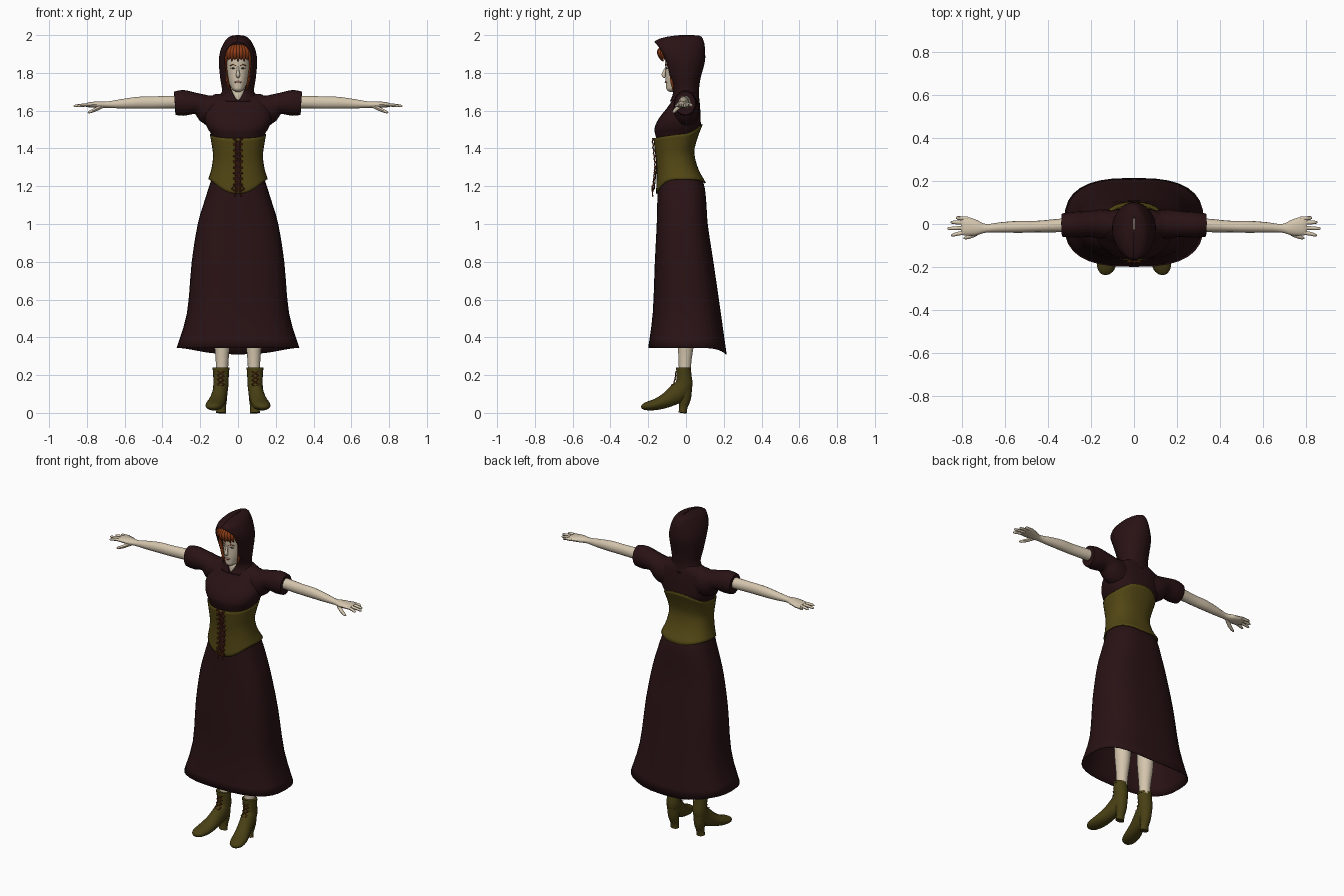
import bpy, math
from mathutils import Vector


def material(name, rgb):
    m = bpy.data.materials.new(name)
    m.diffuse_color = (*rgb, 1)
    return m


CLOTH = material("dark maroon cloth", (0.022, 0.006, 0.007))
LEATHER = material("olive leather", (0.085, 0.062, 0.007))
BOOT = material("dark olive leather", (0.065, 0.05, 0.007))
SKIN = material("pale skin", (0.66, 0.56, 0.42))
HAIR = material("red hair", (0.26, 0.045, 0.008))
LACE = material("russet cord", (0.14, 0.03, 0.008))
LIP = material("muted lips", (0.38, 0.2, 0.15))
EYE = material("dark eyes", (0.06, 0.05, 0.045))


def build(name, verts, faces, mat, mirror=False, thick=0):
    me = bpy.data.meshes.new(name)
    me.from_pydata([tuple(v) for v in verts], [], faces)
    me.materials.append(mat)
    ob = bpy.data.objects.new(name, me)
    bpy.context.collection.objects.link(ob)
    bpy.ops.object.select_all(action='DESELECT')
    ob.select_set(True)
    bpy.context.view_layer.objects.active = ob
    bpy.ops.object.mode_set(mode='EDIT')
    bpy.ops.mesh.select_all(action='SELECT')
    bpy.ops.mesh.normals_make_consistent(inside=False)
    bpy.ops.object.mode_set(mode='OBJECT')
    bpy.ops.object.shade_smooth_by_angle(angle=math.radians(45))
    if thick:
        s = ob.modifiers.new("thickness", 'SOLIDIFY')
        s.thickness, s.offset = thick, -1
    if mirror:
        ob.modifiers.new("mirror", 'MIRROR')
    return ob


def refine(rows, n):
    """Catmull-Rom interpolation between rows of numbers."""
    out = []
    for i in range(len(rows) - 1):
        p = [rows[max(0, min(len(rows) - 1, i + k))] for k in (-1, 0, 1, 2)]
        for s in range(n):
            t = s / n
            out.append([0.5 * (2*b + (c - a)*t + (2*a - 5*b + 4*c - d)*t*t + (3*b - a - 3*c + d)*t**3)
                        for a, b, c, d in zip(*p)])
    return out + [list(rows[-1])]


def skin_rings(name, rings, mat, closed=True, caps=True, **kw):
    n = len(rings[0])
    verts = [v for r in rings for v in r]
    faces = [(i*n + j, i*n + (j + 1) % n, (i + 1)*n + (j + 1) % n, (i + 1)*n + j)
             for i in range(len(rings) - 1) for j in range(n if closed else n - 1)]
    if caps:
        faces += [tuple(range(n))[::-1], tuple(range((len(rings) - 1)*n, len(rings)*n))]
    return build(name, verts, faces, mat, **kw)


def power(c, e):
    return math.copysign(abs(c) ** (2 / e), c)


def stack(name, rows, mat, e=2.0, n=3, sides=32, shift=None, **kw):
    """Horizontal rounded rings; row = z, half width, front y, back y."""
    rings = []
    rows = refine(rows, n)
    for k, (z, hw, yf, yb) in enumerate(rows):
        ring = []
        for j in range(sides):
            a = 2 * math.pi * j / sides
            c, s = math.cos(a), math.sin(a)
            dz = shift(k / (len(rows) - 1), s) if shift else 0
            ring.append((hw*power(c, e), (yf + yb)/2 + (yb - yf)/2*power(s, e), z + dz))
        rings.append(ring)
    return skin_rings(name, rings, mat, **kw)


def tube(name, rows, mat, side=(1, 0, 0), sides=14, n=3, **kw):
    """Rings across a path; row = x, y, z, radius along side, other radius."""
    rows = refine(rows, n)
    pts = [Vector(r[:3]) for r in rows]
    rings = []
    for i, r in enumerate(rows):
        t = (pts[min(i + 1, len(pts) - 1)] - pts[max(i - 1, 0)]).normalized()
        u = Vector(side)
        u = (u - t*u.dot(t)).normalized()
        v = t.cross(u)
        rings.append([pts[i] + u*r[3]*math.cos(a) + v*r[4]*math.sin(a)
                      for a in (2*math.pi*j/sides for j in range(sides))])
    return skin_rings(name, rings, mat, **kw)


def cord(name, pts, r, mat=LACE, **kw):
    return tube(name, [(*p, r, r) for p in pts], mat, side=(0.3, 1, 0.2), sides=6, n=1, **kw)


# Skirt: open below, its hem dipping at the middle of the back
stack("skirt", [(0.345, 0.325, -0.2, 0.215), (0.53, 0.27, -0.176, 0.185), (0.8, 0.245, -0.165, 0.145),
                (1.0, 0.213, -0.155, 0.115), (1.12, 0.178, -0.152, 0.107), (1.22, 0.146, -0.147, 0.092),
                (1.3, 0.12, -0.138, 0.04)], CLOTH, e=2.7, caps=False, thick=0.004,
      shift=lambda t, s: -0.035*max(0, s)**4*max(0, 1 - 5*t))

# Corset: pointed lower edge, higher upper edge at the back
stack("corset", [(1.235, 0.152, -0.153, 0.1), (1.29, 0.135, -0.15, 0.06), (1.36, 0.126, -0.15, 0.038),
                 (1.42, 0.133, -0.158, 0.055), (1.475, 0.143, -0.166, 0.083)], LEATHER, e=2.4,
      caps=False, thick=0.006,
      shift=lambda t, s: (t*(0.055*max(0, s)**2 - 0.02*max(0, -s))
                          - (1 - t)*(0.075*max(0, -s)**3 + 0.02*max(0, s)**4)))

# Bodice and short sleeves
stack("bodice", [(1.4, 0.12, -0.14, 0.035), (1.47, 0.139, -0.162, 0.065), (1.51, 0.163, -0.166, 0.078),
                 (1.56, 0.178, -0.143, 0.077), (1.615, 0.17, -0.1, 0.075), (1.66, 0.15, -0.068, 0.07),
                 (1.695, 0.08, -0.035, 0.06)], CLOTH, e=2.4)
tube("sleeve", [(0.08, 0.0, 1.6, 0.06, 0.09), (0.15, 0.0, 1.605, 0.068, 0.083), (0.21, 0, 1.635, 0.06, 0.056),
                (0.285, -0.004, 1.641, 0.06, 0.068), (0.335, -0.005, 1.639, 0.054, 0.062)],
     CLOTH, side=(0, 1, 0), sides=20, mirror=True)

# Hood: horseshoe rings around the face, closing above the brow
hood = []
for z, hw, yf, yb, gap in refine([(1.65, 0.115, -0.085, 0.072, 0.004), (1.7, 0.086, -0.068, 0.068, 0.032),
                                  (1.77, 0.094, -0.082, 0.077, 0.058), (1.86, 0.102, -0.105, 0.1, 0.073),
                                  (1.915, 0.094, -0.13, 0.101, 0.066), (1.95, 0.08, -0.155, 0.098, 0.036),
                                  (1.967, 0.07, -0.166, 0.094, 0.0), (1.987, 0.053, -0.12, 0.085, 0.0),
                                  (1.997, 0.03, -0.06, 0.07, 0.0), (2.0, 0.003, -0.03, 0.03, 0.0)], 3):
    a0 = math.asin(min(1, max(0, gap) / hw))
    ring = []
    for j in range(33):
        a = a0 + (2*math.pi - 2*a0) * j / 32
        ry = (yb - yf) / (1 + math.cos(a0))
        ring.append((hw*math.sin(a), yb - ry - ry*math.cos(a), min(z, 2.0)))
    hood.append(ring)
skin_rings("hood", hood, CLOTH, closed=False, caps=False, thick=0.005)

# Head, neck and facial features
stack("head", [(1.7, 0.012, -0.088, -0.04), (1.712, 0.03, -0.103, -0.01), (1.735, 0.043, -0.106, 0.03),
               (1.77, 0.055, -0.108, 0.06), (1.82, 0.064, -0.108, 0.08), (1.87, 0.066, -0.112, 0.082),
               (1.91, 0.058, -0.1, 0.075), (1.94, 0.03, -0.06, 0.04)], SKIN, e=2.15)
tube("neck", [(0, -0.05, 1.645, 0.008, 0.022), (0, -0.037, 1.68, 0.036, 0.036), (0, -0.015, 1.72, 0.037, 0.038),
              (0, -0.01, 1.76, 0.037, 0.038)], SKIN)
tube("nose", [(0, -0.105, 1.832, 0.005, 0.004), (0, -0.113, 1.81, 0.007, 0.008),
              (0, -0.119, 1.788, 0.011, 0.011), (0, -0.11, 1.777, 0.008, 0.006)], SKIN, sides=10)
tube("mouth", [(-0.02, -0.101, 1.751, 0.002, 0.002), (0, -0.109, 1.751, 0.004, 0.006),
               (0.02, -0.101, 1.751, 0.002, 0.002)], LIP, side=(0, 1, 0), sides=8)
tube("eye", [(0.014, -0.104, 1.823, 0.002, 0.001), (0.026, -0.1025, 1.825, 0.003, 0.004),
             (0.038, -0.096, 1.824, 0.002, 0.001)], EYE, side=(0, 1, 0), sides=8, mirror=True)
cord("eyebrow", [(0.012, -0.11, 1.838), (0.027, -0.106, 1.845), (0.043, -0.097, 1.838)], 0.0022,
     mat=HAIR, mirror=True)

# Hair: fringe locks and strands beside the face
for k in range(9):
    x = -0.06 + 0.015*k
    edge = 1 - (x / 0.075)**2
    tube("fringe_lock", [(x*0.7, -0.09 - 0.03*edge, 1.945, 0.01, 0.008),
                         (x, -0.095 - 0.048*edge, 1.915, 0.012, 0.01),
                         (x*1.05, -0.088 - 0.05*edge, 1.885, 0.01, 0.007),
                         (x*1.1, -0.085 - 0.04*edge, 1.862 + 0.008*(k % 2), 0.002, 0.002)], HAIR, sides=8)
tube("side_strand", [(0.058, -0.09, 1.9, 0.011, 0.012), (0.066, -0.085, 1.85, 0.007, 0.012),
                     (0.061, -0.077, 1.8, 0.006, 0.011), (0.055, -0.072, 1.75, 0.007, 0.01),
                     (0.044, -0.068, 1.71, 0.002, 0.003)], HAIR, sides=8, mirror=True)

# Arms and hands
tube("arm", [(0.2, 0, 1.645, 0.033, 0.034), (0.33, -0.006, 1.646, 0.032, 0.034),
             (0.45, -0.012, 1.643, 0.027, 0.033), (0.53, -0.013, 1.642, 0.028, 0.032),
             (0.62, -0.016, 1.636, 0.024, 0.025), (0.69, -0.02, 1.632, 0.02, 0.017),
             (0.735, -0.018, 1.632, 0.036, 0.018), (0.785, -0.01, 1.631, 0.044, 0.014),
             (0.805, -0.009, 1.629, 0.038, 0.009)], SKIN, side=(0, 1, 0), mirror=True)
for name, y, tip, ytip in (("little_finger", 0.025, 0.83, 0.03), ("ring_finger", 0.005, 0.855, 0.008),
                           ("middle_finger", -0.017, 0.87, -0.021), ("index_finger", -0.038, 0.852, -0.052)):
    tube(name, [(0.775, y, 1.631, 0.01, 0.009), (0.82, (y + ytip)/2, 1.629, 0.009, 0.0085),
                (tip - 0.008, ytip, 1.625, 0.007, 0.007), (tip, ytip, 1.624, 0.003, 0.003)],
         SKIN, side=(0, 1, 0), sides=8, n=2, mirror=True)
tube("thumb", [(0.715, -0.03, 1.627, 0.012, 0.011), (0.75, -0.052, 1.608, 0.011, 0.01),
               (0.783, -0.064, 1.594, 0.008, 0.008), (0.795, -0.066, 1.59, 0.003, 0.003)],
     SKIN, side=(0, 1, 0), sides=8, n=2, mirror=True)

# Legs
tube("leg", [(0.086, -0.008, 0.16, 0.031, 0.031), (0.084, -0.005, 0.28, 0.034, 0.035),
             (0.084, 0.0, 0.42, 0.046, 0.05), (0.084, -0.01, 0.58, 0.046, 0.05),
             (0.085, -0.02, 0.8, 0.065, 0.07), (0.085, -0.025, 1.05, 0.08, 0.085)], SKIN, mirror=True)

# Heeled boots with a cuff and laces
tube("boot", [(0.09, -0.013, 0.238, 0.043, 0.038), (0.09, -0.01, 0.19, 0.041, 0.041),
              (0.091, -0.012, 0.145, 0.04, 0.047), (0.096, -0.045, 0.105, 0.04, 0.053),
              (0.107, -0.1, 0.069, 0.043, 0.041), (0.121, -0.155, 0.046, 0.047, 0.031),
              (0.132, -0.205, 0.036, 0.041, 0.023), (0.137, -0.23, 0.032, 0.023, 0.013),
              (0.138, -0.237, 0.031, 0.004, 0.004)], BOOT, sides=18, mirror=True)
tube("boot_heel", [(0.09, -0.018, 0.0, 0.027, 0.022), (0.089, -0.014, 0.03, 0.025, 0.022),
                   (0.09, -0.007, 0.075, 0.032, 0.033), (0.091, -0.005, 0.13, 0.036, 0.037)],
     BOOT, sides=16, mirror=True)
tube("boot_cuff", [(0.09, -0.013, 0.228, 0.045, 0.04), (0.09, -0.013, 0.24, 0.045, 0.04)], BOOT, mirror=True)
for k in range(4):
    z, y = 0.22 - 0.023*k, -0.054 - 0.002*k - 0.004*max(0, k - 1)**2
    for d in (-1, 1):
        cord("boot_lace", [(0.09 - 0.018*d, y + 0.002, z), (0.092, y - 0.002, z - 0.011),
                           (0.092 + 0.018*d, y, z - 0.022)], 0.003, mirror=True)

# Corset front: dark placket, crossed cord, eyelet knots, bow
front = lambda z: -0.155 - 0.013*abs(z - 1.32)/0.13
zs = [1.455 - 0.03*k for k in range(10)]
build("corset_placket", [(x, front(z) - 0.003, z) for z in zs for x in (-0.017, 0.017)],
      [(2*k, 2*k + 1, 2*k + 3, 2*k + 2) for k in range(9)], CLOTH, thick=0.006)
for k in range(9):
    z = zs[k] - 0.005
    for d in (-1, 1):
        cord("corset_lace", [(0.021*d, front(z) - 0.005, z), (0, front(z) - 0.011, z - 0.015),
                             (-0.021*d, front(z) - 0.005, z - 0.03)], 0.0035)
    cord("lace_knot", [(0.017, front(z) - 0.007, z), (0.027, front(z) - 0.007, z)], 0.006, mirror=True)
cord("bow_loop", [(0, -0.172, 1.185), (0.02, -0.18, 1.2), (0.034, -0.178, 1.185),
                  (0.02, -0.18, 1.175), (0, -0.172, 1.182)], 0.0035, mirror=True)
cord("bow_tail", [(0, -0.172, 1.183), (0.012, -0.178, 1.165), (0.018, -0.176, 1.145)], 0.0035, mirror=True)
